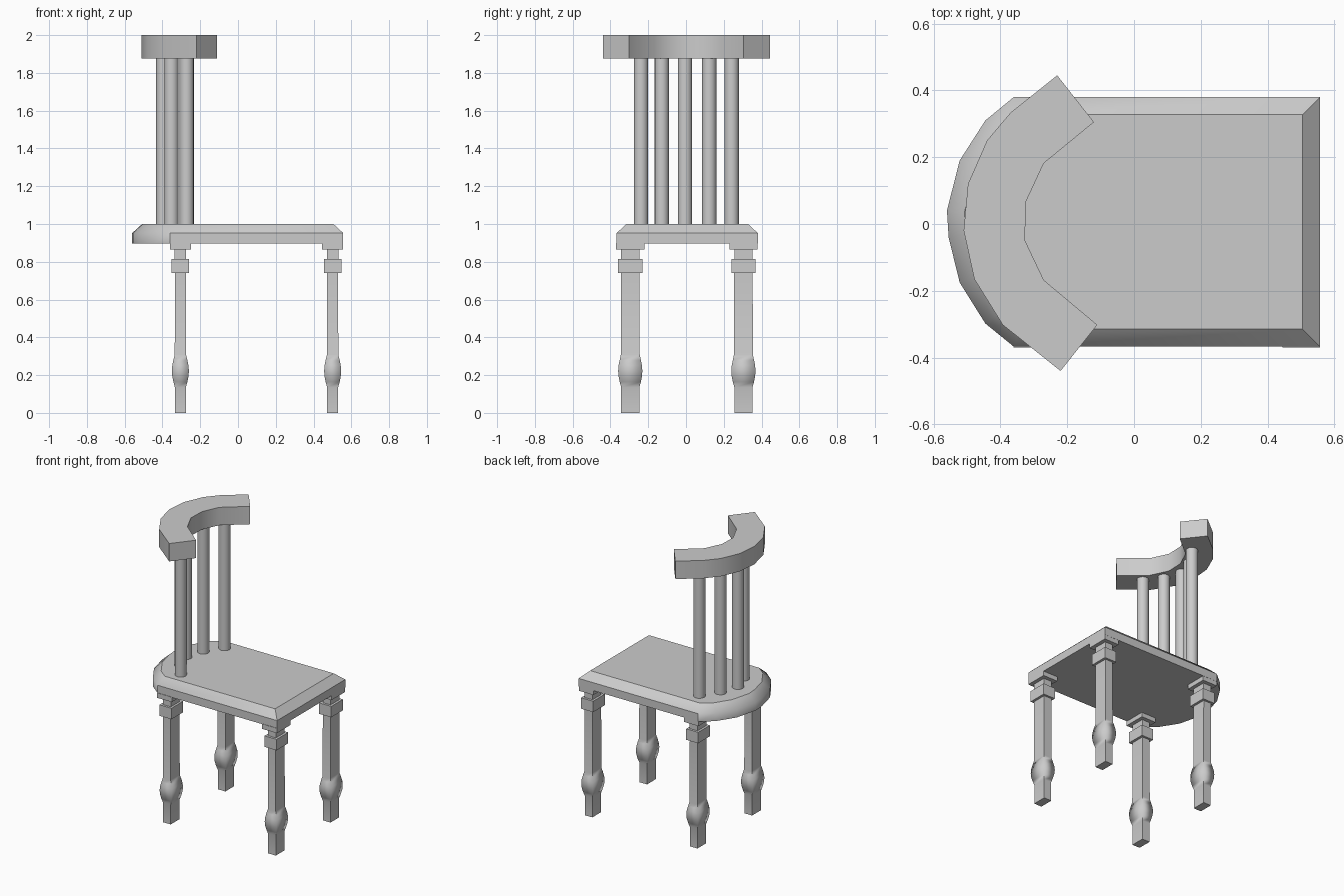
import bpy
import bmesh
from math import radians, pi, sin

if "Cube" in bpy.data.objects:
    bpy.data.objects.remove(bpy.data.objects["Cube"], do_unlink=True)

# One plain grey for the whole chair
grey = bpy.data.materials.new("plain grey")
grey.use_nodes = True
grey.diffuse_color = (0.6, 0.6, 0.6, 1)
grey.node_tree.nodes["Principled BSDF"].inputs["Base Color"].default_value = (0.6, 0.6, 0.6, 1)


def finish(bm, name, limit=36, keep_soft=None):
    """Smooth faces, keep edges steeper than the limit sharp, make the object."""
    bmesh.ops.recalc_face_normals(bm, faces=bm.faces[:])
    for f in bm.faces:
        f.smooth = True
    for e in bm.edges:
        soft = keep_soft is not None and keep_soft(e)
        e.smooth = soft or e.calc_face_angle(pi) < radians(limit)
    mesh = bpy.data.meshes.new(name)
    bm.to_mesh(mesh)
    bm.free()
    mesh.materials.append(grey)
    obj = bpy.data.objects.new(name, mesh)
    bpy.context.collection.objects.link(obj)
    return obj


def prism(outline, z0, z1):
    """Extrude a flat outline; returns the mesh and its top face."""
    bm = bmesh.new()
    low = [bm.verts.new((x, y, z0)) for x, y in outline]
    high = [bm.verts.new((x, y, z1)) for x, y in outline]
    n = len(outline)
    for i in range(n):
        j = (i + 1) % n
        bm.faces.new((low[i], low[j], high[j], high[i]))
    bm.faces.new(low[::-1])
    top = bm.faces.new(high)
    bm.normal_update()
    return bm, top


# Seat: square front, faceted round back, chamfered upper rim
seat_outline = [(0.557, -0.367), (0.557, 0.38), (-0.36, 0.38), (-0.445, 0.31),
                (-0.522, 0.19), (-0.56, 0.04), (-0.555, -0.04),
                (-0.522, -0.175), (-0.445, -0.298), (-0.36, -0.367)]
bm, top = prism(seat_outline, 0.897, 0.952)
bmesh.ops.inset_region(bm, faces=[top], thickness=0.052, use_even_offset=True)
for v in top.verts:
    v.co.z = 1.0


def back_rim(e):
    return all(v.co.x < -0.35 and 0.94 < v.co.z < 0.99 for v in e.verts)


finish(bm, "seat", keep_soft=back_rim)

# Curved top rail with straight ends
rail_outline = [(-0.11, -0.302), (-0.27, -0.168), (-0.327, -0.048), (-0.323, 0.068),
                (-0.27, 0.182), (-0.12, 0.305), (-0.23, 0.445), (-0.37, 0.333),
                (-0.44, 0.25), (-0.497, 0.12), (-0.51, -0.02), (-0.478, -0.165),
                (-0.393, -0.302), (-0.22, -0.44)]
bm, top = prism(rail_outline, 1.876, 2.0)
finish(bm, "top_rail")

# Five round spindles between seat and rail
for i, (x, y) in enumerate([(-0.272, -0.238), (-0.352, -0.128), (-0.395, -0.005),
                            (-0.352, 0.123), (-0.272, 0.242)]):
    bm = bmesh.new()
    bmesh.ops.create_cone(bm, cap_ends=True, segments=16, radius1=0.038,
                          radius2=0.038, depth=0.9)
    bmesh.ops.translate(bm, verts=bm.verts[:], vec=(x, y, 1.44))
    finish(bm, f"spindle_{i + 1}")

# Legs: stacked rectangular rings (height, half width, half depth)
leg_rings = [(0, 0.029, 0.048), (0.135, 0.029, 0.048)]
for k in range(1, 6):
    swell = 0.016 * sin(pi * k / 6)
    leg_rings.append((0.135 + 0.029 * k, 0.029 + swell, 0.048 + swell))
leg_rings += [(0.309, 0.03, 0.05), (0.74, 0.029, 0.049),
              (0.74, 0.046, 0.064), (0.816, 0.046, 0.064),
              (0.816, 0.03, 0.048), (0.866, 0.03, 0.048),
              (0.866, 0.056, 0.075), (0.9, 0.056, 0.075)]


def leg(name, x, y):
    bm = bmesh.new()
    rings = [[bm.verts.new((x + sx * w, y + sy * d, z))
              for sx, sy in ((-1, -1), (1, -1), (1, 1), (-1, 1))]
             for z, w, d in leg_rings]
    for a, b in zip(rings, rings[1:]):
        for i in range(4):
            j = (i + 1) % 4
            bm.faces.new((a[i], a[j], b[j], b[i]))
    bm.faces.new(rings[0][::-1])
    bm.faces.new(rings[-1])
    # The swelling near the foot is shaded soft around its corners
    finish(bm, name, 20, lambda e: all(0.14 < v.co.z < 0.305 for v in e.verts))


for end, x in (("back", -0.305), ("front", 0.501)):
    for side, y in (("right", -0.295), ("left", 0.304)):
        leg(f"{end}_{side}_leg", x, y)
